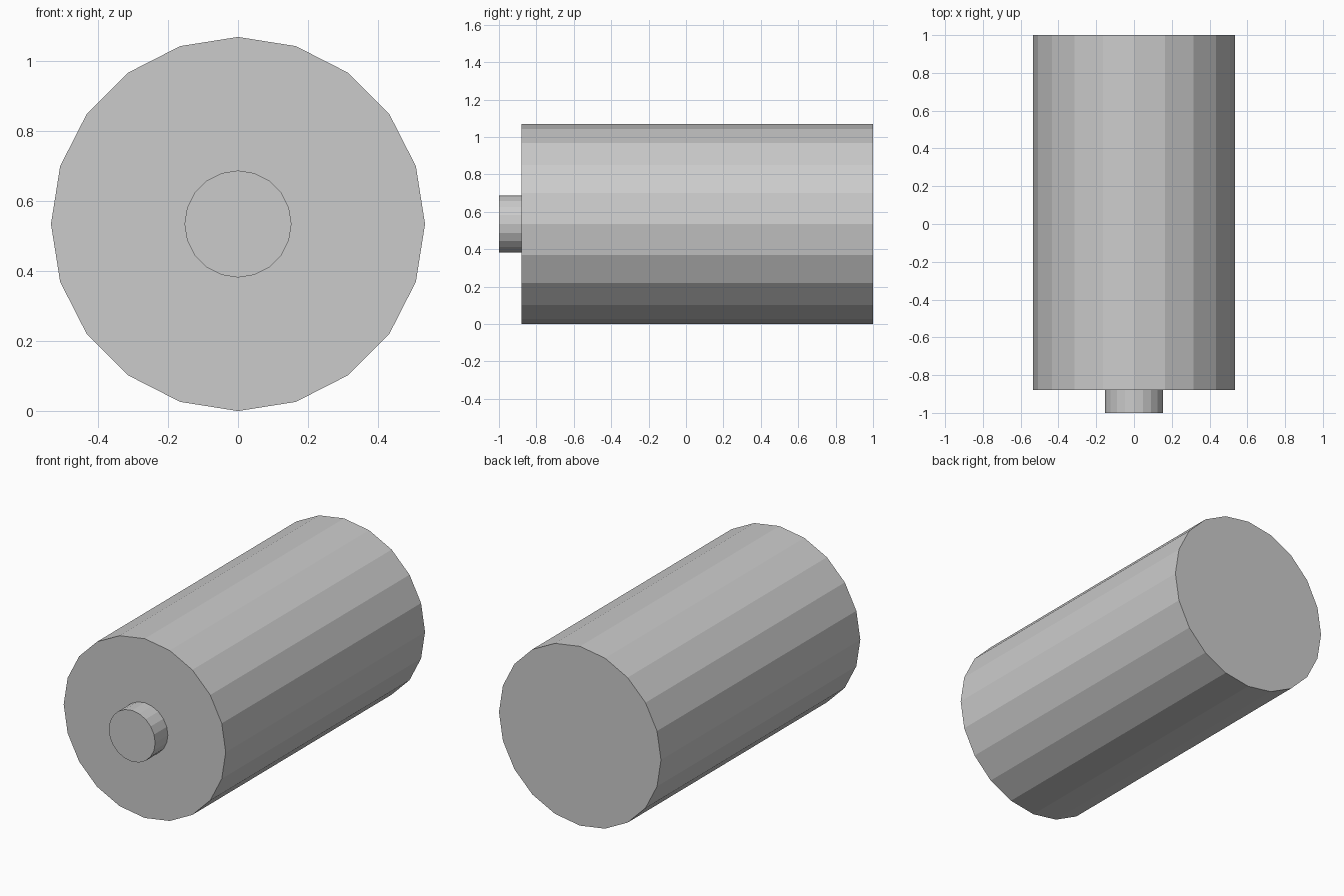
import bpy
from math import pi

if "Cube" in bpy.data.objects:
    bpy.data.objects.remove(bpy.data.objects["Cube"])

SIDES = 20
AXIS_Z = 0.535


def cylinder_along_y(name, radius, y_front, y_back):
    bpy.ops.mesh.primitive_cylinder_add(
        vertices=SIDES, radius=radius, depth=y_back - y_front,
        location=(0, (y_front + y_back) / 2, AXIS_Z), rotation=(pi / 2, 0, 0))
    obj = bpy.context.object
    obj.name = name
    return obj


# Main barrel lying along y
cylinder_along_y("battery_body", 0.535, -0.88, 1.0)

# Small raised contact on the front end
cylinder_along_y("terminal_cap", 0.153, -1.0, -0.88)
